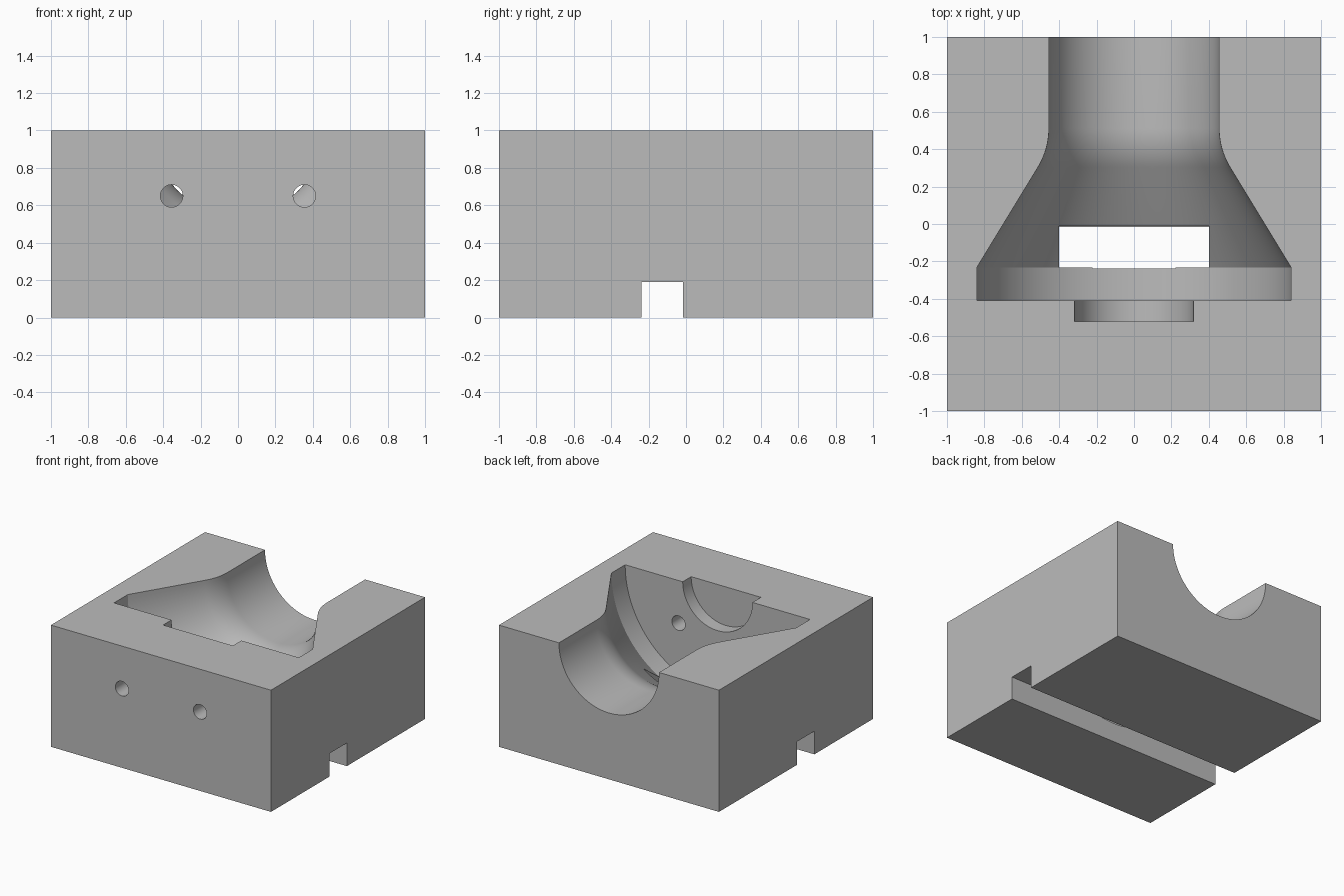
import bpy
import bmesh
from math import sin, cos, radians, pi
from mathutils import Matrix, Vector

cube = bpy.data.objects.get("Cube")
if cube:
    bpy.data.objects.remove(cube, do_unlink=True)

grey = bpy.data.materials.new("plain grey")
grey.use_nodes = True
COLOUR = (0.5, 0.5, 0.5, 1)
grey.diffuse_color = COLOUR
grey.node_tree.nodes["Principled BSDF"].inputs["Base Color"].default_value = COLOUR


def add_object(name, bm):
    bmesh.ops.recalc_face_normals(bm, faces=bm.faces)
    mesh = bpy.data.meshes.new(name)
    bm.to_mesh(mesh)
    bm.free()
    mesh.materials.append(grey)
    obj = bpy.data.objects.new(name, mesh)
    bpy.context.collection.objects.link(obj)
    return obj


def box(name, low, high):
    low, high = Vector(low), Vector(high)
    bm = bmesh.new()
    bmesh.ops.create_cube(bm, size=1, matrix=Matrix.Translation((low + high) / 2)
                          @ Matrix.Diagonal((*(high - low), 1)))
    return add_object(name, bm)


def lathe(name, profile, x, z, steps):
    """Revolve (y, radius) points around an axis parallel to y."""
    bm = bmesh.new()
    rings = []
    for y, r in profile:
        rings.append([bm.verts.new((x + r * cos(2 * pi * i / steps), y,
                                    z + r * sin(2 * pi * i / steps)))
                      for i in range(steps)])
    for a, b in zip(rings, rings[1:]):
        for i in range(steps):
            j = (i + 1) % steps
            bm.faces.new((a[i], a[j], b[j], b[i]))
    bm.faces.new(rings[0])
    bm.faces.new(rings[-1])
    return add_object(name, bm)


block = box("mould_block", (-1, -1, 0), (1, 1, 1))

# Bell-shaped cavity: shallow recess, rim, cone, fillet, straight neck
NECK, BEND, SLOPE = 0.455, 0.4, radians(31.5)
fillet = [(0.512 - BEND * sin(SLOPE * t / 10),
           NECK + BEND * (1 - cos(SLOPE * t / 10))) for t in range(10, -1, -1)]
profile = [(-0.52, 0.317), (-0.41, 0.317), (-0.41, 0.84), (-0.232, 0.84)]
profile += fillet + [(1.1, NECK)]
cutters = [lathe("cavity_cutter", profile, 0, 1, 128)]

# Cross slot under the block and the window up into the cavity
cutters.append(box("slot_cutter", (-1.1, -0.238, -0.1), (1.1, -0.015, 0.19)))
cutters.append(box("window_cutter", (-0.4, -0.232, 0.1), (0.4, -0.012, 0.6)))

# Pair of bolt holes through the front wall
for side, x in (("right", -0.355), ("left", 0.355)):
    cutters.append(lathe(side + "_hole_cutter", [(-1.1, 0.06), (-0.35, 0.06)], x, 0.65, 40))

bpy.context.view_layer.objects.active = block
block.select_set(True)
for cutter in cutters:
    cutter.hide_render = True
    cut = block.modifiers.new(cutter.name, "BOOLEAN")
    cut.operation = "DIFFERENCE"
    cut.solver = "EXACT"
    cut.object = cutter
    bpy.ops.object.modifier_apply(modifier=cut.name)
    bpy.data.objects.remove(cutter, do_unlink=True)

bpy.ops.object.shade_smooth_by_angle(angle=radians(25))
